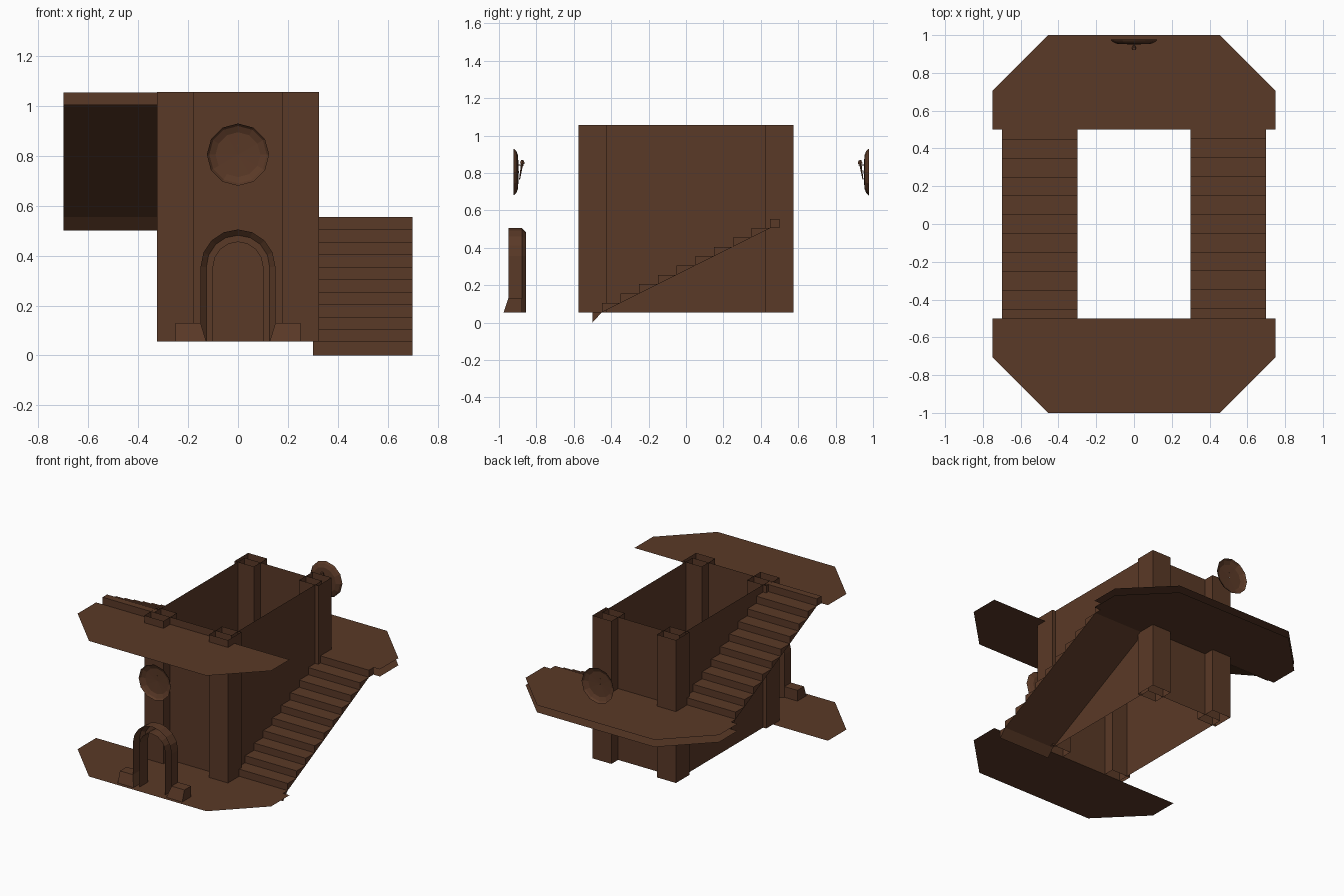
import bpy, math
from mathutils import Vector

if "Cube" in bpy.data.objects:
    bpy.data.objects.remove(bpy.data.objects["Cube"])

brown = bpy.data.materials.new("brown_wood")
brown.diffuse_color = (0.102, 0.041, 0.020, 1)
brown.use_nodes = True
brown.node_tree.nodes["Principled BSDF"].inputs["Base Color"].default_value = brown.diffuse_color

Z0, Z1 = 0.055, 1.056      # floor level and wall top


def make(name, verts, faces):
    me = bpy.data.meshes.new(name)
    me.from_pydata([tuple(v) for v in verts], [], faces)
    me.materials.append(brown)
    me.update()
    ob = bpy.data.objects.new(name, me)
    bpy.context.collection.objects.link(ob)
    return ob


def loft(name, rings, closed=True):
    """Skin equal-length point rings into a sheet."""
    n = len(rings[0])
    verts = [p for r in rings for p in r]
    faces = []
    for i in range(len(rings) - 1):
        for j in range(n if closed else n - 1):
            k = (j + 1) % n
            faces.append((i * n + j, i * n + k, (i + 1) * n + k, (i + 1) * n + j))
    return make(name, verts, faces)


def rod(name, a, b, ra, rb, sides=6):
    """Tapered closed rod between two points."""
    a, b = Vector(a), Vector(b)
    q = (b - a).to_track_quat('Z', 'Y')
    ang = [2 * math.pi * i / sides for i in range(sides)]
    rings = [[p + q @ Vector((r * math.cos(t), r * math.sin(t), 0)) for t in ang]
             for p, r in ((a, ra), (b, rb))]
    faces = [(i, (i + 1) % sides, sides + (i + 1) % sides, sides + i) for i in range(sides)]
    faces += [tuple(reversed(range(sides))), tuple(range(sides, 2 * sides))]
    return make(name, rings[0] + rings[1], faces)


def rect(x, y, hx, hy, z):
    return [(x - hx, y - hy, z), (x + hx, y - hy, z), (x + hx, y + hy, z), (x - hx, y + hy, z)]


# Thin landings with chamfered outer corners
def landing(name, side, z, up):
    half = [(0.75, 0.5), (0.75, 0.705), (0.455, 1.0)]
    pts = half + [(-x, y) for x, y in reversed(half)]
    ob = make(name, [(x, y * side, z) for x, y in pts], [tuple(range(6))])
    if (ob.data.polygons[0].normal.z > 0) != up:
        ob.data.flip_normals()


landing("lower_floor", -1, Z0, True)
landing("middle_floor", 1, 0.555, True)
landing("middle_ceiling", 1, 0.505, False)
landing("upper_ceiling", -1, 1.005, False)

# Core walls and hollow corner pillars
loft("core_walls", [rect(0, 0, 0.3, 0.5, z) for z in (Z0, Z1)])
for sx in (-1, 1):
    for sy in (-1, 1):
        loft("corner_pillar", [rect(sx * 0.25, sy * 0.5, 0.074, 0.074, z) for z in (Z0, Z1)])


# Stair flights: saw-tooth top, sloped underside through the step corners
def stairs(name, turn, lift):
    top = [(-0.5, Z0)]
    for k in range(10):
        y = -0.45 + 0.1 * k
        top += [(y, Z0 + 0.05 * k), (y, Z0 + 0.05 * (k + 1))]
    top.append((0.5, 0.555))
    n = len(top)
    prof = top + [(0.5, 0.505), (0.45, 0.505), (-0.45, Z0), (-0.5, 0.0)]
    m = len(prof)
    verts = [(turn * x, turn * y, z + lift) for x in (0.3, 0.7) for y, z in prof]
    faces = [(j, (j + 1) % m, m + (j + 1) % m, m + j) for j in range(m)]
    # side faces: bottom wedge, step triangles, top block
    sides = [(0, 1, m - 2, m - 1)]
    sides += [(1 + 2 * k, 2 + 2 * k, 3 + 2 * k) for k in range(9)]
    sides.append((n - 3, n - 2, n - 1, n, n + 1))
    for f in sides:
        faces.append(tuple(reversed(f)))
        faces.append(tuple(i + m for i in f))
    make(name, verts, faces)


stairs("right_stairs", 1, 0)
stairs("left_stairs", -1, 0.5)


# Open-backed door arch
def arch_ring(r, y, seg=8):
    arc = [(r * math.cos(math.pi * i / seg), y, 0.355 + r * math.sin(math.pi * i / seg))
           for i in range(seg + 1)]
    return [(r, y, Z0)] + arc + [(-r, y, Z0)]


loft("door_arch", [arch_ring(r, y) for r, y in
                   ((0.15, -0.95), (0.15, -0.877), (0.127, -0.855), (0.1, -0.855), (0.1, -0.95))],
     closed=False)

# Footing blocks beside the arch, sloped on the outside
for s in (-1, 1):
    v = [(s * x, y, z) for z, xi, yf in ((Z0, 0.127, -0.975), (0.13, 0.15, -0.95))
         for x, y in ((xi, yf), (0.25, yf), (0.25, -0.877), (xi, -0.877))]
    f = [(3, 2, 1, 0), (4, 5, 6, 7)] + [(i, (i + 1) % 4, 4 + (i + 1) % 4, 4 + i) for i in range(4)]
    ob = make("arch_footing", v, f)
    if s < 0:
        ob.data.flip_normals()


# Dished wall plaques, each with a small torch facing inwards
def plaque(name, y0, s):
    zc, n = 0.805, 12

    def ring(r, d):
        return [(s * r * math.sin(2 * math.pi * i / n), y0 + s * d,
                 zc + r * math.cos(2 * math.pi * i / n)) for i in range(n)]
    loft(name + "_dish", [ring(0.125, 0), ring(0.115, 0.013), ring(0.09, 0.024), ring(0.001, 0.028)])
    p = lambda d, z: (0, y0 + s * d, z)
    rod(name + "_torch_stem", p(0.032, 0.765), p(0.046, 0.85), 0.003, 0.007)
    rod(name + "_torch_head", p(0.046, 0.85), p(0.049, 0.868), 0.014, 0.009)
    rod(name + "_torch_bracket", p(0.024, 0.842), p(0.055, 0.842), 0.004, 0.004)


plaque("front_plaque", -0.922, 1)
plaque("back_plaque", 0.978, -1)
